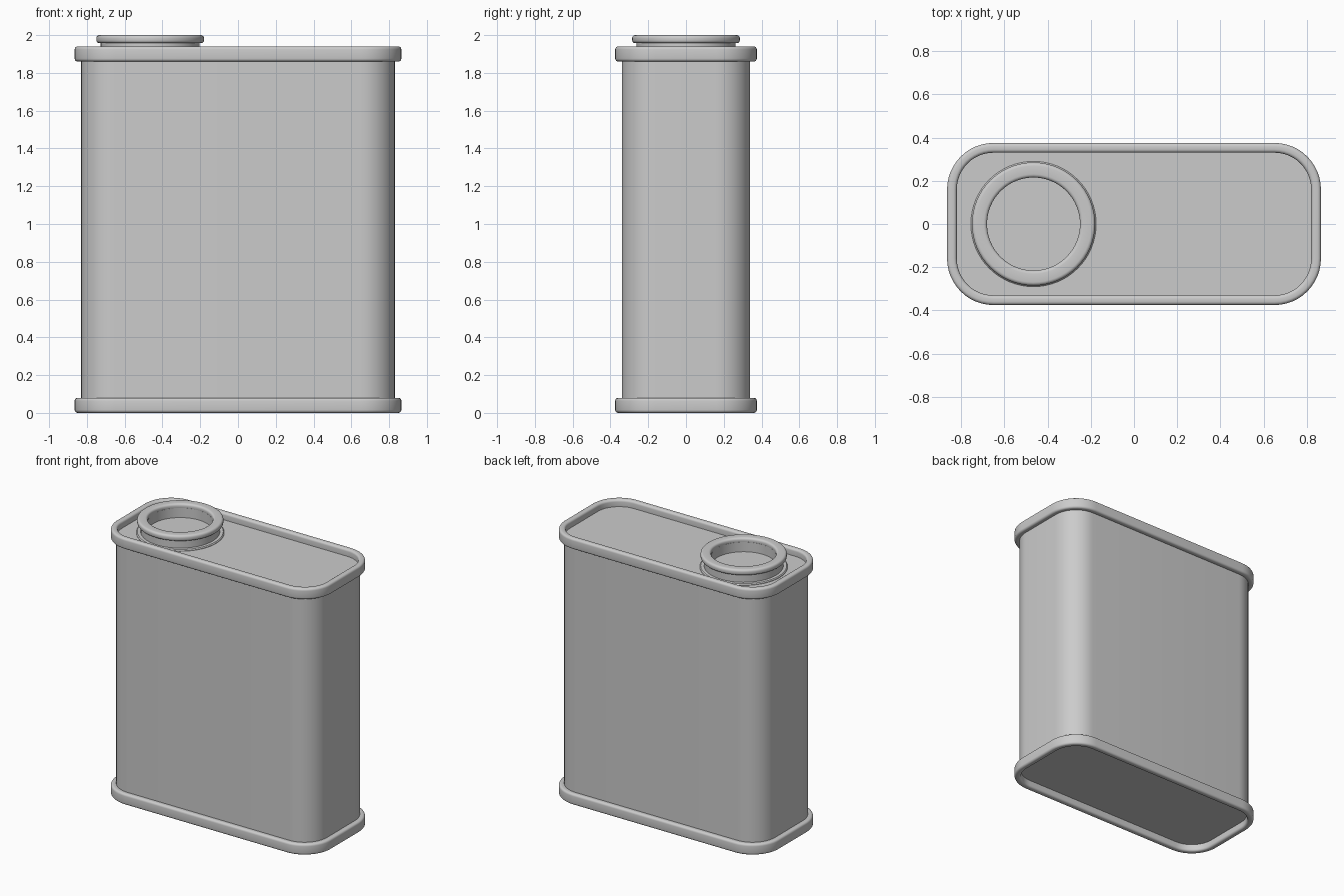
import bpy
import bmesh
from math import cos, sin, pi, tau, radians

if "Cube" in bpy.data.objects:
    bpy.data.objects.remove(bpy.data.objects["Cube"])

HX, HY, RADIUS = 0.83, 0.34, 0.18   # body half sizes and corner radius


def rounded_loop(offset, z):
    """Rounded rectangle grown outwards by offset."""
    r, pts = RADIUS + offset, []
    for k, (sx, sy) in enumerate([(1, 1), (-1, 1), (-1, -1), (1, -1)]):
        for i in range(13):
            a = (k + i / 12) * pi / 2
            pts.append((sx * (HX - RADIUS) + r * cos(a),
                        sy * (HY - RADIUS) + r * sin(a), z))
    return pts


def circle_loop(cx, r, z, n=64):
    return [(cx + r * cos(tau * i / n), r * sin(tau * i / n), z) for i in range(n)]


def loft(name, loops, closed=False, caps=(False, False)):
    """Bridge successive loops of points into one smooth object."""
    bm = bmesh.new()
    rows = [[bm.verts.new(p) for p in loop] for loop in loops]
    pairs = list(zip(rows, rows[1:])) + ([(rows[-1], rows[0])] if closed else [])
    for a, b in pairs:
        for i in range(len(a)):
            j = (i + 1) % len(a)
            bm.faces.new((a[i], a[j], b[j], b[i]))
    if caps[0]:
        bm.faces.new(rows[0][::-1])
    if caps[1]:
        bm.faces.new(rows[-1])
    bmesh.ops.recalc_face_normals(bm, faces=bm.faces)
    me = bpy.data.meshes.new(name)
    bm.to_mesh(me)
    bm.free()
    ob = bpy.data.objects.new(name, me)
    bpy.context.collection.objects.link(ob)
    bpy.ops.object.select_all(action='DESELECT')
    ob.select_set(True)
    bpy.context.view_layer.objects.active = ob
    bpy.ops.object.shade_smooth_by_angle(angle=radians(35))
    return ob


def rounded_section(r0, r1, z0, z1, b, n=4):
    """Rounded box cross-section as (radius, z) points."""
    pts = []
    for k, (r, z) in enumerate([(r1 - b, z1 - b), (r0 + b, z1 - b),
                                (r0 + b, z0 + b), (r1 - b, z0 + b)]):
        for i in range(n + 1):
            a = (k + i / n) * pi / 2
            pts.append((r + b * cos(a), z + b * sin(a)))
    return pts


# Can body with recessed top and bottom panels
loft("can_body", [rounded_loop(0, 0.05), rounded_loop(0, 1.89)], caps=(True, True))

# Rolled seams at the bottom and top
for name, z in (("bottom_rim", 0.0), ("top_rim", 1.86)):
    section = rounded_section(-0.01, 0.035, z, z + 0.08, 0.016)
    loft(name, [rounded_loop(o, h) for o, h in section], closed=True)

# Spout: base flange, neck and rolled lip
CX = -0.465
flange = [(0.29, 1.885), (0.29, 1.893), (0.284, 1.9), (0.21, 1.9)]
loft("neck_flange", [circle_loop(CX, r, z) for r, z in flange], caps=(False, True))
neck = [(0.262, 1.89), (0.262, 1.97), (0.215, 1.97), (0.215, 1.89)]
loft("spout_neck", [circle_loop(CX, r, z) for r, z in neck], closed=True)
lip = rounded_section(0.215, 0.285, 1.957, 2.0, 0.016)
loft("spout_lip", [circle_loop(CX, r, z) for r, z in lip], closed=True)
